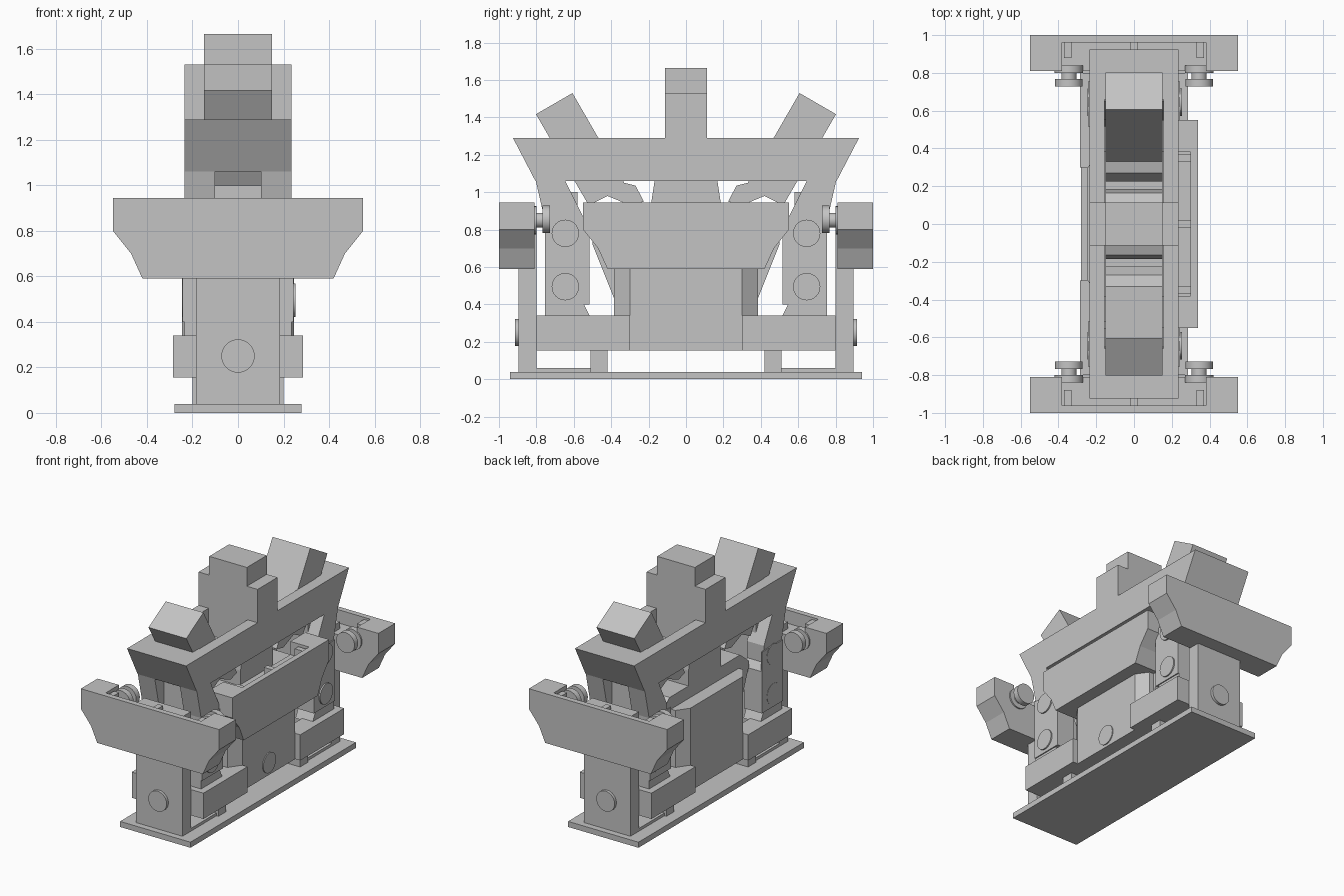
import bpy, bmesh, math
from mathutils import Matrix, Vector

if "Cube" in bpy.data.objects:
    bpy.data.objects.remove(bpy.data.objects["Cube"])

grey = bpy.data.materials.new("plain grey")
grey.diffuse_color = (0.55, 0.55, 0.55, 1)
grey.use_nodes = True
grey.node_tree.nodes["Principled BSDF"].inputs["Base Color"].default_value = grey.diffuse_color


def finish(bm, name, matrix=None):
    if matrix:
        bm.transform(matrix)
    bmesh.ops.recalc_face_normals(bm, faces=bm.faces)
    mesh = bpy.data.meshes.new(name)
    bm.to_mesh(mesh)
    bm.free()
    mesh.materials.append(grey)
    ob = bpy.data.objects.new(name, mesh)
    bpy.context.collection.objects.link(ob)
    return ob


def prism(name, pts, axis, a, b, matrix=None):
    """Extrude a flat profile along an axis from a to b."""
    put = {'x': lambda p, t: (t, p[0], p[1]),
           'y': lambda p, t: (p[0], t, p[1]),
           'z': lambda p, t: (p[0], p[1], t)}[axis]
    bm = bmesh.new()
    lo = [bm.verts.new(put(p, a)) for p in pts]
    hi = [bm.verts.new(put(p, b)) for p in pts]
    n = len(pts)
    bm.faces.new(lo)
    bm.faces.new(hi)
    for i in range(n):
        bm.faces.new((lo[i], lo[(i + 1) % n], hi[(i + 1) % n], hi[i]))
    return finish(bm, name, matrix)


def box(name, x0, x1, y0, y1, z0, z1, matrix=None):
    return prism(name, [(x0, y0), (x1, y0), (x1, y1), (x0, y1)], 'z', z0, z1, matrix)


def disc(name, centre, radius, axis, a, b, matrix=None):
    pts = [(centre[0] + radius * math.cos(i * math.tau / 32),
            centre[1] + radius * math.sin(i * math.tau / 32)) for i in range(32)]
    ob = prism(name, pts, axis, a, b, matrix)
    bpy.ops.object.select_all(action='DESELECT')
    ob.select_set(True)
    bpy.context.view_layer.objects.active = ob
    bpy.ops.object.shade_smooth_by_angle(angle=math.radians(30))
    return ob


def mirrored(pts):
    """Complete a half profile across its first coordinate."""
    return pts + [(-u, v) for u, v in reversed(pts)]


# Base plate
box("base_plate", -0.28, 0.28, -0.94, 0.94, 0, 0.04)


# Armour panels, open at the top on the inner side
def panel(name, matrix, knobs):
    side = [(0.42, 0.59), (0.47, 0.70), (0.55, 0.80), (0.55, 0.945)]
    prism(name + "_face", mirrored(side), 'y', -1, -0.96, matrix)
    prism(name + "_block", mirrored(side + [(0.38, 0.945), (0.38, 0.85)]),
          'y', -0.96, -0.81, matrix)
    for x in (-0.35, 0, 0.35):
        box(name + "_rib", x - 0.02, x + 0.02, -0.96, -0.88, 0.84, 0.93, matrix)
    if knobs:
        for x in (-0.345, 0.345):
            disc(name + "_knob_flange", (x, 0.85), 0.075, 'y', -0.84, -0.80, matrix)
            disc(name + "_knob_shaft", (x, 0.85), 0.04, 'y', -0.81, -0.76, matrix)
            disc(name + "_knob", (x, 0.855), 0.073, 'y', -0.768, -0.727, matrix)


panel("front_panel", Matrix(), True)
panel("back_panel", Matrix.Rotation(math.pi, 4, 'Z'), True)
panel("side_panel", Matrix.Translation((-0.66, 0, 0)) @ Matrix.Rotation(math.pi / 2, 4, 'Z'), False)

# Central body with chamfered corners, and its flared core
body = [(0.245, -0.30), (0.245, 0.30), (0.185, 0.385)]
prism("central_body", [(0.185, -0.385)] + body + [(-0.185, 0.385), (-0.245, 0.30),
      (-0.245, -0.30), (-0.185, -0.385)], 'z', 0.155, 0.75)
prism("body_core", mirrored([(0.38, 0.42), (0.50, 0.72), (0.50, 0.76), (0.40, 0.84)]),
      'x', -0.15, 0.15)
disc("body_disc", (0, 0.245), 0.072, 'x', 0.24, 0.252)

# Gantry side plates with an open slot between them
beam = mirrored([(0.65, 1.06), (0.805, 1.06), (0.925, 1.29)])
for s in (-1, 1):
    prism("gantry_beam", beam, 'x', s * 0.155, s * 0.235)

# Centre tower
box("centre_tower", -0.235, 0.235, -0.113, 0.113, 1.06, 1.53)
box("centre_tower_cap", -0.15, 0.15, -0.113, 0.113, 1.53, 1.665)
prism("centre_tower_foot", mirrored([(0.185, 0.70), (0.185, 0.95), (0.165, 1.08), (0.113, 1.10)]),
      'x', -0.15, 0.15)

for s in (-1, 1):
    def yz(pts):
        return [(s * y, z) for y, z in pts]

    # Gantry end, closing the slot
    prism("gantry_end", yz([(0.925, 1.29), (0.805, 1.06), (0.66, 1.06), (0.66, 1.29)]),
          'x', -0.2345, 0.2345)
    # Tilted chimney, running down through the slot to a hooked foot
    prism("tilted_chimney", yz([(0.607, 1.53), (0.802, 1.417), (0.59, 1.05), (0.52, 0.93),
                                (0.42, 0.98), (0.30, 0.93), (0.225, 0.95), (0.27, 1.035),
                                (0.33, 1.05)]), 'x', -0.15, 0.15)
    # End tower with its disc
    box("end_tower", -0.185, 0.185, s * 0.80, s * 0.895, 0.04, 0.90)
    disc("end_tower_disc", (0, 0.25), 0.073, 'y', s * 0.89, s * 0.915)
    # Core between the legs
    box("leg_core", -0.15, 0.15, s * 0.58, s * 0.70, 0.25, 1.0)
    for t in (-1, 1):
        # Leg reaching from the gantry down to the foot
        prism("gantry_leg", yz([(0.805, 1.07), (0.755, 0.85), (0.755, 0.40), (0.755, 0.33),
                                (0.51, 0.33), (0.545, 0.40), (0.515, 0.40), (0.515, 0.70),
                                (0.55, 0.75), (0.55, 0.87), (0.65, 1.07)]),
              'x', t * 0.10, t * 0.235)
        # Plate and discs on the leg
        box("leg_plate", t * 0.235, t * 0.243, s * 0.515, s * 0.755, 0.40, 0.84)
        for z in (0.495, 0.78):
            disc("leg_disc", (s * 0.645, z), 0.073, 'x', t * 0.24, 0.253 if t > 0 else -0.245)
        # Foot block beside the body
        box("foot_block", t * 0.15, t * 0.285, s * 0.30, s * 0.80, 0.155, 0.34)
        # Short post under the foot
        box("foot_post", t * 0.08, t * 0.20, s * 0.42, s * 0.51, 0.04, 0.16)
    # Low ledge on the base plate
    box("base_ledge", -0.185, 0.185, s * 0.50, s * 0.81, 0.04, 0.06)
